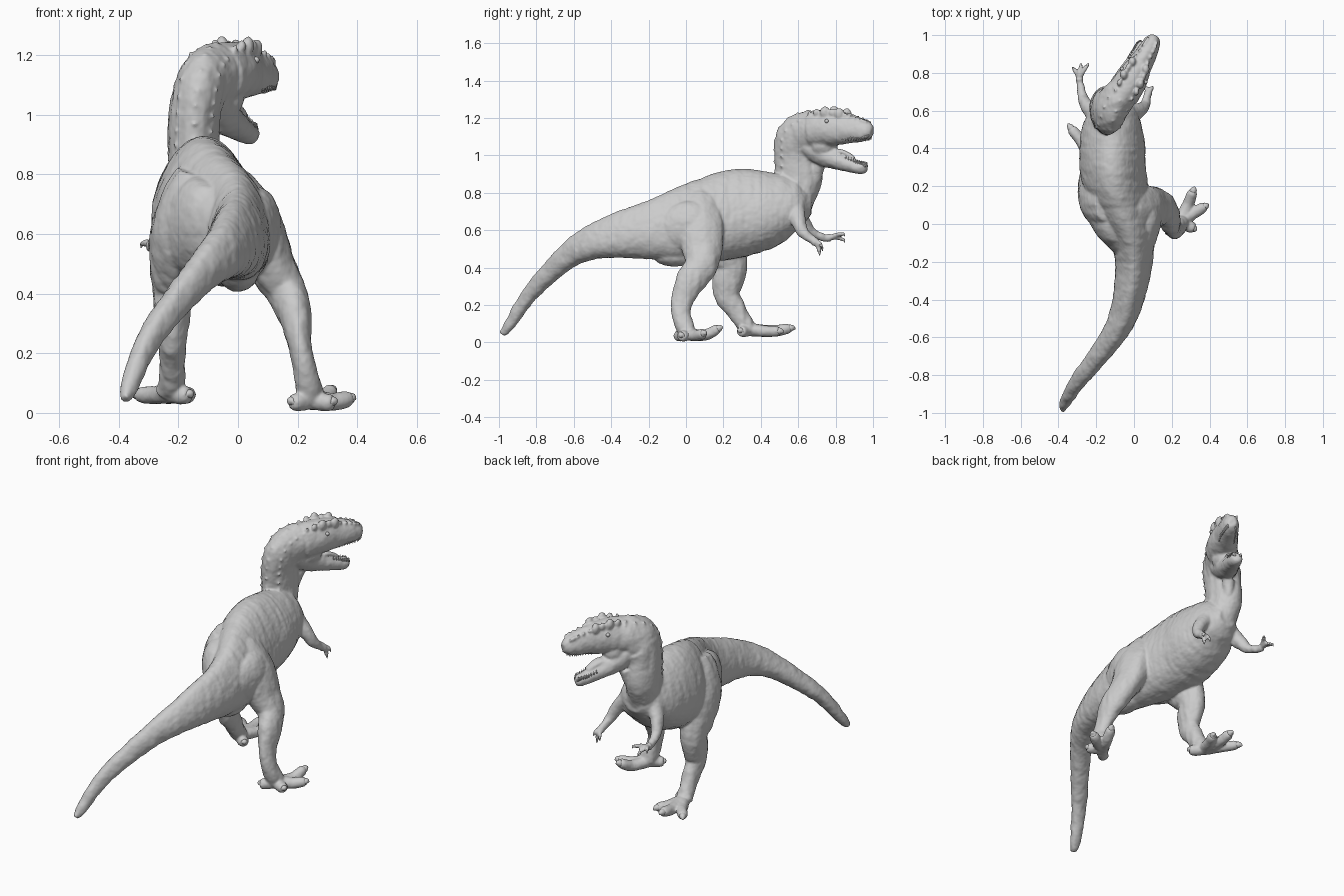
import bpy, bmesh, math
from mathutils import Vector, Matrix, noise

SIDE = Vector((1, 0, 0))
SKEW = Vector((.5, -.6, .6))


def spline(pts, n):
    """Catmull-Rom through tuples, n samples per span."""
    out = []
    ext = [pts[0]] + list(pts) + [pts[-1]]
    for i in range(1, len(ext) - 2):
        a, b, c, d = ext[i - 1:i + 3]
        for k in range(n):
            t = k / n
            out.append([.5 * (2 * q + (r - p) * t + (2 * p - 5 * q + 4 * r - s) * t * t
                              + (3 * q - p - 3 * r + s) * t ** 3) for p, q, r, s in zip(a, b, c, d)])
    return out + [list(pts[-1])]


def frames(pts, n=6, ref=SIDE):
    """Centre, side, up, half width and half height along a path of (x, y, z, w, h)."""
    sm = spline(pts, n)
    pos = [Vector(p[:3]) for p in sm]
    res = []
    for i, p in enumerate(sm):
        t = (pos[min(i + 1, len(pos) - 1)] - pos[max(i - 1, 0)]).normalized()
        s = (ref - t * ref.dot(t)).normalized()
        res.append((pos[i], s, s.cross(t), p[3], p[4]))
    return res


def loft(bm, pts, n=6, seg=28, pear=0.0, fold=0.0, ref=SIDE):
    """Closed tube; pear narrows the upper side, fold adds skin creases."""
    rings = []
    for c, s, u, w, h in frames(pts, n, ref):
        ring = []
        for k in range(seg):
            a = math.tau * k / seg
            p = c + s * (w * math.cos(a) * (1 - pear * math.sin(a))) + u * (h * math.sin(a))
            if fold:
                p += (p - c).normalized() * fold * noise.noise(Vector((p.x * 6, p.y * 45, p.z * 9)))
            ring.append(bm.verts.new(p))
        rings.append(ring)
    for r0, r1 in zip(rings, rings[1:]):
        for k in range(seg):
            j = (k + 1) % seg
            bm.faces.new((r0[k], r0[j], r1[j], r1[k]))
    bm.faces.new(rings[0][::-1])
    bm.faces.new(rings[-1])


def bump(bm, p, r, scale=(1, 1, 1)):
    bmesh.ops.create_icosphere(bm, subdivisions=3, radius=r,
                               matrix=Matrix.Translation(p) @ Matrix.Diagonal((*scale, 1)))


def finish(bm, name):
    bmesh.ops.recalc_face_normals(bm, faces=bm.faces[:])
    me = bpy.data.meshes.new(name)
    bm.to_mesh(me)
    bm.free()
    for f in me.polygons:
        f.use_smooth = True
    ob = bpy.data.objects.new(name, me)
    bpy.context.collection.objects.link(ob)
    return ob


skin, claws, teeth, eyes = (bmesh.new() for _ in range(4))

# tail and trunk
loft(skin, [(-.378, -.985, .045, .016, .018), (-.36, -.94, .10, .03, .03), (-.29, -.83, .265, .042, .043),
            (-.14, -.64, .455, .058, .066), (-.06, -.5, .535, .072, .092), (-.02, -.35, .575, .085, .125),
            (0, -.18, .60, .10, .16), (-.02, -.02, .625, .13, .205), (-.07, .12, .655, .155, .225),
            (-.11, .27, .69, .17, .237), (-.115, .42, .712, .168, .212), (-.115, .54, .735, .145, .165),
            (-.12, .62, .74, .11, .115), (-.12, .67, .74, .05, .055)], 10, 40, .22, .004)
# underside swelling behind the hips
bump(skin, (0, -.06, .47), .075, (.9, 1.6, .85))
# hip muscles flowing from tail to thigh
loft(skin, [(-.05, -.16, .60, .04, .09), (-.085, -.07, .61, .075, .14), (-.14, .03, .63, .095, .165),
            (-.19, .16, .62, .085, .15), (-.20, .25, .60, .05, .09)])
loft(skin, [(.05, -.15, .60, .04, .08), (.055, -.05, .61, .075, .13), (.055, .05, .62, .09, .14),
            (.03, .16, .62, .06, .11)])

# neck
neck = [(-.13, .55, .72, .09, .11), (-.148, .60, .87, .086, .125), (-.145, .595, 1.0, .086, .122),
        (-.125, .61, 1.085, .09, .13), (-.085, .665, 1.13, .09, .112), (-.03, .73, 1.14, .085, .09)]
loft(skin, neck, 8, 32, .1, .005)
# throat folds
loft(skin, [(-.13, .63, .76, .03, .03), (-.115, .685, .86, .03, .03), (-.095, .71, .95, .035, .035)])

# skull and lower jaw
skull = [(-.06, .68, 1.14, .085, .1), (-.01, .77, 1.147, .083, .098), (.035, .85, 1.145, .064, .085),
         (.075, .92, 1.137, .054, .068), (.10, .97, 1.13, .042, .052), (.112, .995, 1.125, .022, .028)]
jaw = [(-.095, .66, 1.06, .072, .075), (-.06, .74, 1.005, .064, .064), (-.015, .825, .967, .05, .046),
       (.022, .90, .942, .041, .036), (.043, .95, .933, .032, .032), (.05, .965, .932, .014, .016)]
loft(skin, skull, 8, 28, .1, .003)
loft(skin, jaw, 8, 28)
# cheeks and tongue
bump(skin, (-.045, .735, 1.06), .078, (.85, 1, .9))
loft(skin, [(-.06, .73, 1.02, .03, .015), (-.01, .83, 1.02, .028, .012), (.022, .9, .985, .018, .01)])

# brow, snout and neck knobs
for i, (c, s, u, w, h) in enumerate(frames(skull, 5)[1:21]):
    for sgn in (-1, 1):
        if i % 2 == 0:
            big = (.034 if i % 4 == 0 else .024) if 2 <= i <= 9 else .013
            bump(skin, c + s * (sgn * w * .6) + u * (h * .86), big, (.6, .8, .95))
for i, (c, s, u, w, h) in enumerate(frames(neck, 5)[6:]):
    for a in (.25, .5, .75):
        if (i + int(a * 4)) % 2:
            bump(skin, c + s * (w * math.cos(a * math.pi)) + u * (h * math.sin(a * math.pi)), .007)

# eyes
c, s, u, w, h = frames(skull, 5)[6]
for sgn in (-1, 1):
    bump(eyes, c + s * (sgn * w * .88) + u * (h * .38), .011)

# teeth along both jaws
for path, way, lo in ((skull, -1, 11), (jaw, 1, 12)):
    for c, s, u, w, h in frames(path, 5)[lo:24]:
        for sgn in (-1, 1):
            p = c + s * (sgn * w * .7) + u * (way * (h * .7 + .003))
            m = Matrix.Translation(p) @ Matrix.Rotation(math.pi if way < 0 else 0, 4, 'X')
            bmesh.ops.create_cone(teeth, cap_ends=True, segments=8, radius1=.006, radius2=.0008,
                                  depth=.022, matrix=m)


def digit(root, mid, tip, r, claw):
    """Toe or finger ending in a claw."""
    root, mid, tip = Vector(root), Vector(mid), Vector(tip)
    knuckle = mid.lerp(tip, .6)
    loft(skin, [(*root, r, r), (*mid, r * .9, r * .9), (*knuckle, r * .82, r * .82),
                (*mid.lerp(tip, .8), r * .5, r * .5)], 5, 16, ref=SKEW)
    end = tip + Vector((0, 0, -claw))
    loft(claws, [(*knuckle, r * .6, r * .6), (*mid.lerp(tip, .85), r * .5, r * .5),
                 (*end, r * .08, r * .08)], 5, 12, ref=SKEW)


# right leg
loft(skin, [(-.05, .06, .81, .045, .07), (-.0, .065, .74, .075, .11), (.062, .072, .62, .09, .133),
            (.11, .085, .5, .08, .109), (.16, .08, .41, .068, .087), (.19, .025, .33, .056, .08),
            (.205, -.015, .24, .041, .062), (.222, -.028, .16, .038, .05), (.236, -.008, .09, .045, .048),
            (.245, .01, .045, .045, .045)], 8, 28, 0, .005)
for mid, tip in (((.285, .10, .04), (.322, .198, .085)), ((.32, .06, .037), (.395, .105, .052)),
                 ((.285, -.01, .036), (.33, -.03, .035)), ((.205, -.03, .036), (.17, -.05, .035))):
    digit((.24, .01, .045), mid, tip, .034, .006)

# left leg
loft(skin, [(-.155, .10, .81, .05, .08), (-.17, .11, .74, .075, .12), (-.20, .135, .62, .09, .14),
            (-.213, .2, .5, .083, .122), (-.22, .24, .41, .068, .087), (-.22, .224, .32, .06, .083),
            (-.22, .222, .25, .048, .07), (-.22, .265, .18, .043, .056), (-.222, .308, .11, .043, .047),
            (-.23, .345, .07, .045, .042)], 8, 28, 0, .005)
for mid, tip in (((-.275, .43, .06), (-.35, .53, .06)), ((-.235, .47, .062), (-.235, .585, .08)),
                 ((-.195, .43, .06), (-.15, .52, .06)), ((-.19, .31, .06), (-.155, .285, .06))):
    digit((-.228, .34, .068), mid, tip, .034, .008)

# arms and fingers
arms = {
    'right': ([(-.03, .58, .71, .05, .06), (.025, .6, .65, .036, .042), (.055, .625, .59, .027, .03),
               (.07, .675, .55, .02, .022), (.078, .695, .53, .022, .022)],
              [(.10, .725, .515), (.085, .715, .475), (.055, .73, .50)]),
    'left': ([(-.20, .58, .71, .05, .06), (-.245, .62, .65, .036, .042), (-.27, .67, .59, .027, .028),
              (-.285, .74, .56, .019, .02), (-.29, .77, .56, .022, .022)],
             [(-.24, .85, .58), (-.325, .83, .565), (-.28, .85, .545)]),
}
for path, tips in arms.values():
    loft(skin, path, 6, 20, 0, .003)
    palm = Vector(path[-1][:3])
    for tip in tips:
        digit(palm, palm.lerp(Vector(tip), .45) + Vector((0, .004, .008)), tip, .0135, .012)

# fuse the overlapping volumes into one skin
body = finish(skin, "body_skin")
rm = body.modifiers.new("fuse", 'REMESH')
rm.mode = 'VOXEL'
rm.voxel_size = .0065
rm.use_smooth_shade = True
sm = body.modifiers.new("soften", 'SMOOTH')
sm.factor, sm.iterations = .5, 5
tex = bpy.data.textures.new("hide_grain", 'CLOUDS')
tex.noise_scale = .035
dm = body.modifiers.new("hide_grain", 'DISPLACE')
dm.texture, dm.strength, dm.mid_level = tex, .005, .45

finish(claws, "claws")
finish(teeth, "teeth")
finish(eyes, "eyes")
